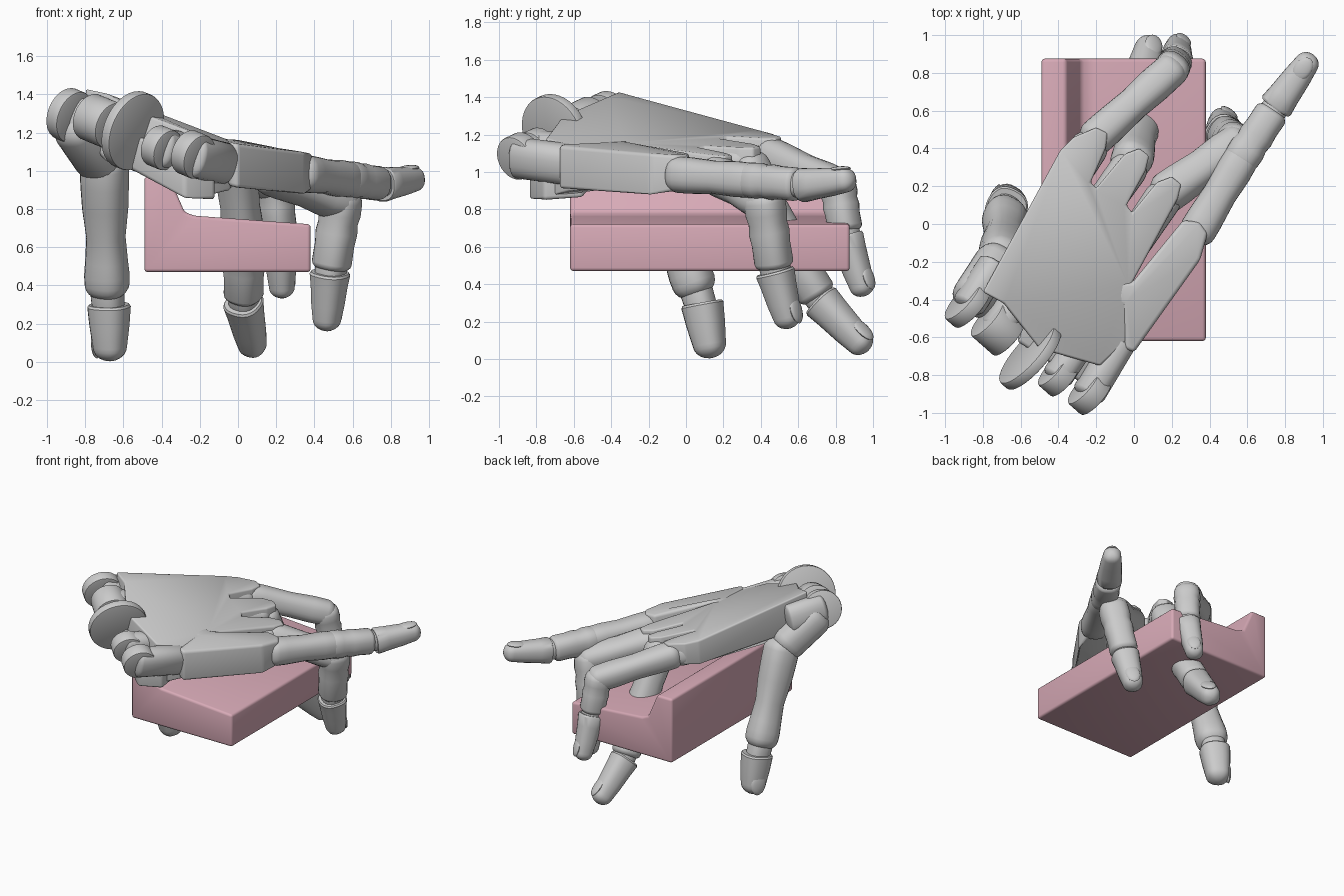
import bpy, bmesh
from math import sin, cos, pi, radians
from mathutils import Vector as V, Matrix

if "Cube" in bpy.data.objects:
    bpy.data.objects.remove(bpy.data.objects["Cube"])


def add(name, bm):
    bmesh.ops.recalc_face_normals(bm, faces=bm.faces)
    me = bpy.data.meshes.new(name)
    bm.to_mesh(me)
    bm.free()
    ob = bpy.data.objects.new(name, me)
    bpy.context.collection.objects.link(ob)
    return ob


def frame(d, up):
    side = d.cross(V(up)).normalized()
    return side, side.cross(d).normalized()


def segment(name, a, b, r0, r1, up, caps=(0.8, 0.8), mids=(), flat=1.0, n=24):
    """Rounded-square tube from a to b; cap 0 means a flat end, mids are (t, scale)."""
    a, b = V(a), V(b)
    d = (b - a).normalized()
    side, h = frame(d, up)
    arc = [0.12 + i * (pi / 2 - 0.12) / 5 for i in range(6)]
    rings = []
    if caps[0]:
        rings += [(a - d * caps[0] * r0 * cos(t), r0 * sin(t)) for t in arc]
    else:
        rings += [(a, r0 * 0.93), (a + d * 0.012, r0)]
    rings += [(a.lerp(b, t), (r0 + (r1 - r0) * t) * s) for t, s in mids]
    if caps[1]:
        rings += [(b + d * caps[1] * r1 * cos(t), r1 * sin(t)) for t in reversed(arc)]
    else:
        rings += [(b - d * 0.012, r1), (b, r1 * 0.93)]
    bm = bmesh.new()
    loops = []
    for c, r in rings:
        loop = []
        for i in range(n):
            x, y = cos(2 * pi * i / n), sin(2 * pi * i / n)
            k = r / (abs(x) ** 2.5 + abs(y) ** 2.5) ** 0.4
            loop.append(bm.verts.new(c + side * x * k + h * y * k * flat))
        loops.append(loop)
    for p, q in zip(loops, loops[1:]):
        for i in range(n):
            bm.faces.new((p[i], p[(i + 1) % n], q[(i + 1) % n], q[i]))
    bm.faces.new(loops[0])
    bm.faces.new(loops[-1])
    return add(name, bm)


def nail(name, a, b, r, up):
    a, b = V(a), V(b)
    d = (b - a).normalized()
    side, h = frame(d, up)
    bm = bmesh.new()
    m = Matrix((side * r * 0.65, d * r * 0.95, h * r * 0.22)).transposed().to_4x4()
    m.translation = a.lerp(b, 0.88) + h * r * 0.84
    bmesh.ops.create_uvsphere(bm, u_segments=16, v_segments=8, radius=1, matrix=m)
    add(name, bm)


def plate(name, pts, bev):
    """Slab from outline points (x, y, z top, z bottom)."""
    bm = bmesh.new()
    top = [bm.verts.new((x, y, zt)) for x, y, zt, zb in pts]
    bot = [bm.verts.new((x, y, zb)) for x, y, zt, zb in pts]
    bm.faces.new(top)
    bm.faces.new(bot[::-1])
    for i in range(len(pts)):
        j = (i + 1) % len(pts)
        bm.faces.new((top[i], bot[i], bot[j], top[j]))
    bmesh.ops.recalc_face_normals(bm, faces=bm.faces)
    bmesh.ops.bevel(bm, geom=bm.edges[:], offset=bev, segments=3, profile=0.5, affect='EDGES')
    return add(name, bm)


def disc(name, c, axis, r, thick):
    bm = bmesh.new()
    m = Matrix.Translation(c) @ V(axis).to_track_quat('Z', 'Y').to_matrix().to_4x4()
    bmesh.ops.create_cone(bm, cap_ends=True, segments=40, radius1=r, radius2=r, depth=thick, matrix=m)
    bmesh.ops.bevel(bm, geom=[e for e in bm.edges if any(len(f.verts) > 4 for f in e.link_faces)],
                    offset=0.01, segments=2, profile=0.5, affect='EDGES')
    return add(name, bm)


# Pink stepped block
profile = [(-.49, .47), (.38, .47), (.38, .72), (-.23, .765), (-.28, .785), (-.36, .97), (-.49, .97)]
bm = bmesh.new()
ends = [[bm.verts.new((x, y, z)) for x, z in profile] for y in (-.62, .875)]
bm.faces.new(ends[0])
bm.faces.new(ends[1][::-1])
for i in range(7):
    j = (i + 1) % 7
    bm.faces.new((ends[0][i], ends[1][i], ends[1][j], ends[0][j]))
bmesh.ops.recalc_face_normals(bm, faces=bm.faces)
bmesh.ops.bevel(bm, geom=bm.edges[:], offset=0.018, segments=3, profile=0.5, affect='EDGES')
block = add("block", bm)
pink = bpy.data.materials.new("pink")
pink.diffuse_color = (0.68, 0.40, 0.47, 1)
pink.use_nodes = True
pink.node_tree.nodes["Principled BSDF"].inputs["Base Color"].default_value = pink.diffuse_color
block.data.materials.append(pink)

# Palm slab with scalloped knuckle edge, and the index side plate
plate("palm", [(-.80, -.36, 1.43, 1.16), (-.39, .39, 1.22, 1.03), (-.32, .46, 1.205, 1.04),
               (-.20, .51, 1.19, 1.04), (-.14, .48, 1.18, 1.04), (-.15, .40, 1.18, 1.02),
               (-.23, .22, 1.19, 1.0), (-.20, .19, 1.18, 1.0), (-.05, .37, 1.15, 1.0),
               (.03, .40, 1.135, 1.0), (.08, .36, 1.13, 1.0), (.06, .28, 1.13, .98),
               (-.04, .10, 1.14, .94), (-.01, .06, 1.135, .94), (.12, .22, 1.10, .96),
               (.20, .25, 1.09, .96), (.25, .21, 1.085, .95), (.23, .13, 1.09, .94),
               (-.02, -.33, 1.15, .92), (-.04, -.62, 1.14, .90), (-.18, -.75, 1.18, .86),
               (-.50, -.66, 1.30, 1.0), (-.69, -.42, 1.40, 1.06)], 0.012)
plate("index_side_plate", [(-.13, -.31, 1.17, 1.0), (-.13, -.42, 1.17, 1.0), (-.06, -.43, 1.16, .95),
                           (-.05, -.66, 1.15, .92), (.0, -.68, 1.14, .91), (.35, -.19, 1.10, .87),
                           (.39, -.05, 1.09, .90), (.35, .01, 1.09, .91), (.26, .02, 1.10, .92),
                           (-.01, -.31, 1.16, .95)], 0.02)
UP = (-.33, -.1, -1)
for nm, a, b in (("little", (-.43, .10, 1.14), (-.24, .40, 1.09)),
                 ("ring", (-.25, -.02, 1.09), (-.03, .29, 1.045)),
                 ("middle", (-.06, -.18, 1.03), (.15, .13, 1.0))):
    segment(nm + "_knuckle", a, b, .095, .10, UP, caps=(.5, .9), flat=.9)

# Wrist hinge: forks, inner lobes and large disc
axis = (.68, -.60, -.28)
for nm, c, r, t in (("outer_left_lobe", (-.88, -.42, 1.29), .14, .08),
                    ("inner_left_lobe", (-.72, -.55, 1.26), .125, .17),
                    ("wrist_disc", (-.55, -.70, 1.21), .21, .06),
                    ("inner_right_lobe", (-.40, -.80, 1.12), .11, .10),
                    ("outer_right_lobe", (-.235, -.89, 1.085), .12, .10)):
    disc(nm, c, axis, r, t)
for nm, a, b, r in (("left_fork_arm", (-.87, -.42, 1.29), (-.74, -.22, 1.25), .085),
                    ("left_lobe_arm", (-.72, -.55, 1.26), (-.6, -.35, 1.21), .09),
                    ("right_lobe_arm", (-.40, -.80, 1.12), (-.28, -.62, 1.10), .08),
                    ("right_fork_arm", (-.235, -.89, 1.075), (-.08, -.63, 1.04), .085)):
    segment(nm, a, b, r, r, UP, caps=(.5, .3), flat=1.3)
plate("palm_heel", [(-.62, -.62, 1.22, 1.04), (-.28, -.84, 1.08, .85), (-.12, -.76, 1.05, .85),
                    (-.14, -.55, 1.05, .86), (-.55, -.40, 1.2, 1.02)], 0.02)

# Four fingers: knuckle, middle joint, end joint, tip, radius
OUT = (.5, .6, .55)
fingers = {
    "little": ((-.20, .46, 1.085), (.19, .81, .93), (.22, .86, .64), (.23, .94, .39), .096, OUT),
    "ring": ((-.01, .34, 1.02), (.03, .53, .62), (.03, .73, .30), (.075, .93, .09), .108, OUT),
    "middle": ((.18, .17, .98), (.54, .42, .84), (.48, .48, .45), (.465, .54, .225), .108, OUT),
    "index": ((.34, -.03, .985), (.57, .35, .955), (.76, .635, .93), (.915, .85, .955), .098, (0, 0, 1)),
}
for nm, (k, m, e, t, r, up) in fingers.items():
    k, m, e, t = V(k), V(m), V(e), V(t)
    segment(nm + "_base_bone", k, m, r, r * .95, up, mids=[(.15, 1), (.5, .93), (.8, 1.02)])
    seat = e - (e - m).normalized() * .07
    segment(nm + "_mid_bone", m, seat, r * .97, r * .92, up, caps=(.7, .5),
            mids=[(.2, 1.03), (.35, .95), (.5, 1.02), (.7, .97)])
    segment(nm + "_joint", seat, e + (t - e) * .1, r * .75, r * .7, up, caps=(.5, .5))
    segment(nm + "_tip", e - (t - e).normalized() * .02, t, r * .93, r * .66, up,
            caps=(0, .9), mids=[(.3, 1.0), (.7, 1.03)])
    nail(nm + "_nail", e, t, r * .75, up)

# Thumb
TU = (-.85, .45, .1)
segment("thumb_mount", (-.84, -.38, 1.22), (-.73, -.22, 1.07), .12, .125, TU)
segment("thumb_base_bone", (-.70, -.18, 1.02), (-.685, .04, .41), .122, .112, TU,
        caps=(.8, .8), mids=[(.15, 1), (.35, .97), (.6, .84), (.8, .93), (.92, 1.0)])
segment("thumb_joint", (-.685, .05, .38), (-.675, .09, .25), .085, .08, TU)
segment("thumb_tip", (-.675, .085, .30), (-.67, .125, .08), .108, .085, TU, caps=(0, .9), mids=[(.5, 1.03)])
nail("thumb_nail", (-.675, .085, .30), (-.67, .125, .07), .09, TU)

# Smooth shading with crisp edges
for ob in bpy.context.scene.objects:
    ob.select_set(True)
    bpy.context.view_layer.objects.active = ob
bpy.ops.object.shade_smooth_by_angle(angle=radians(35))
